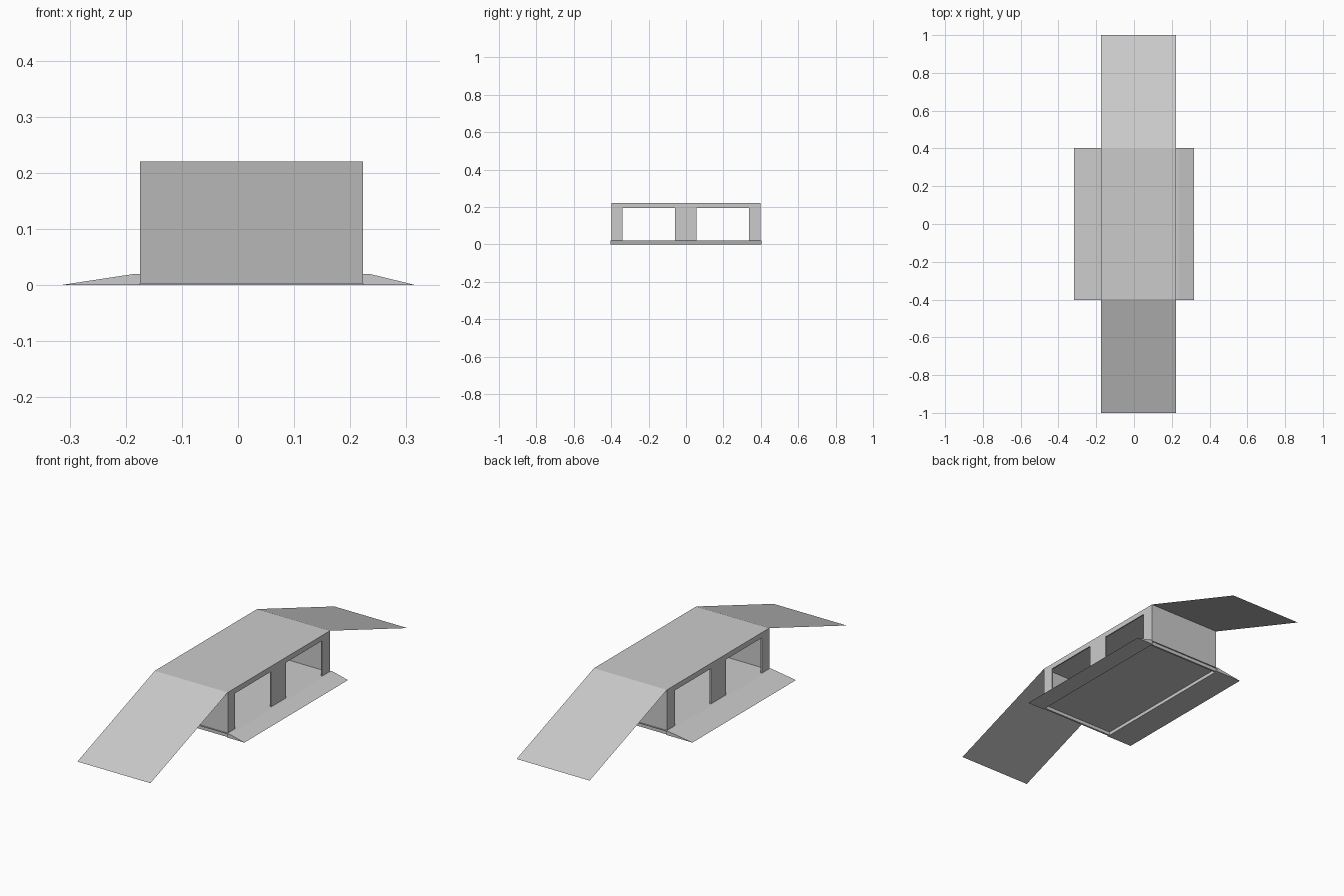
import bpy, bmesh

if "Cube" in bpy.data.objects:
    bpy.data.objects.remove(bpy.data.objects["Cube"])

X0, X1 = -0.175, 0.223      # shelter width
YE, TOP, T = 0.395, 0.22, 0.006


def make(name, verts, faces):
    me = bpy.data.meshes.new(name)
    me.from_pydata(verts, [], faces)
    bm = bmesh.new()
    bm.from_mesh(me)
    if len(faces) > 1:
        bmesh.ops.recalc_face_normals(bm, faces=bm.faces)
    bm.to_mesh(me)
    bm.free()
    ob = bpy.data.objects.new(name, me)
    bpy.context.collection.objects.link(ob)
    return ob


def prism(name, prof, a, b, axis):
    """Extrude a closed profile from a to b along x or y."""
    n = len(prof)
    place = (lambda p, t: (t, p[0], p[1])) if axis == 'x' else (lambda p, t: (p[0], t, p[1]))
    verts = [place(p, t) for t in (a, b) for p in prof]
    faces = [tuple(range(n)), tuple(range(2 * n - 1, n - 1, -1))]
    faces += [(i, (i + 1) % n, (i + 1) % n + n, i + n) for i in range(n)]
    return make(name, verts, faces)


# Base slab with ramped sides and a shallow recess underneath
prism("ramped_base", [(-0.317, 0), (-0.185, 0.02), (0.235, 0.02), (0.317, 0),
                      (X1, 0), (X1, 0.017), (X0, 0.017), (X0, 0)], -0.403, 0.403, 'y')

# Long side walls: one comb-shaped profile with two openings
comb = [(-YE, 0.018), (-YE, TOP), (YE, TOP), (YE, 0.018), (0.337, 0.018), (0.337, 0.194),
        (0.057, 0.194), (0.057, 0.018), (-0.06, 0.018), (-0.06, 0.194),
        (-0.34, 0.194), (-0.34, 0.018)]
prism("left_side_wall", comb, X0, X0 + T, 'x')
prism("right_side_wall", comb, X1 - T, X1, 'x')

# Roof plate
prism("roof", [(-YE, TOP - T), (-YE, TOP), (YE, TOP), (YE, TOP - T)], X0, X1, 'x')

# Solid end walls and the sloping sheets hanging from the roof ends
for name, s in (("front", -1), ("back", 1)):
    a, b = s * (YE - T), s * (YE + 0.003)
    prism(name + "_end_wall", [(a, 0), (a, TOP), (b, TOP), (b, 0)], X0, X1, 'x')
    sheet = make(name + "_sloping_sheet",
                 [(X0, s * 0.398, TOP), (X1, s * 0.398, TOP), (X1, s, 0.003), (X0, s, 0.003)],
                 [(0, 1, 2, 3) if s < 0 else (3, 2, 1, 0)])
    if sheet.data.polygons[0].normal.z < 0:
        sheet.data.flip_normals()
